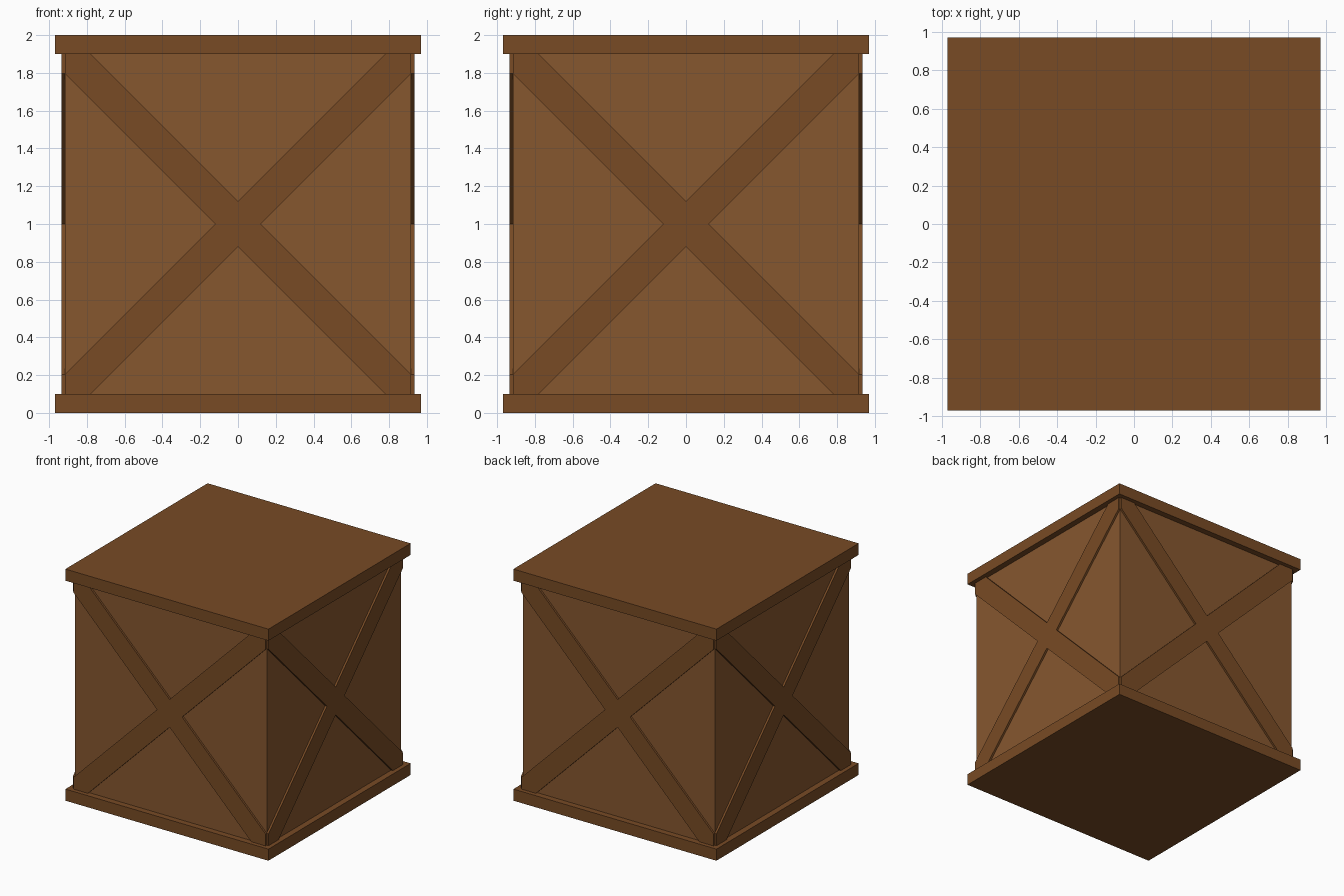
import bpy, bmesh
from math import pi
from mathutils import Matrix, Vector

if "Cube" in bpy.data.objects:
    bpy.data.objects.remove(bpy.data.objects["Cube"])

BODY, OUT, LID = 0.917, 0.934, 0.97   # half widths: panels, braces, slabs
H, W = 0.9, 0.12                      # brace half height, half width along the axis


def material(name, color):
    m = bpy.data.materials.new(name)
    m.diffuse_color = (*color, 1)
    m.use_nodes = True
    m.node_tree.nodes["Principled BSDF"].inputs["Base Color"].default_value = m.diffuse_color
    return m


dark = material("dark_wood", (0.188, 0.070, 0.018))
light = material("light_wood", (0.240, 0.095, 0.028))


def finish(bm, name, mat):
    bmesh.ops.recalc_face_normals(bm, faces=bm.faces)
    mesh = bpy.data.meshes.new(name)
    bm.to_mesh(mesh)
    bm.free()
    mesh.materials.append(mat)
    obj = bpy.data.objects.new(name, mesh)
    bpy.context.collection.objects.link(obj)
    return obj


def box(name, half, z0, z1, mat):
    bm = bmesh.new()
    bmesh.ops.create_cube(bm, size=1)
    bmesh.ops.scale(bm, vec=(2 * half, 2 * half, z1 - z0), verts=bm.verts)
    bmesh.ops.translate(bm, vec=(0, 0, (z0 + z1) / 2), verts=bm.verts)
    return finish(bm, name, mat)


# X-shaped brace outline, one arm mirrored into all four quadrants
def cross_outline():
    arm = [(W, 0), (BODY, BODY - W), (BODY, H), (H - W, H)]
    half = arm + [(0, W)] + [(-x, z) for x, z in reversed(arm)]
    return half + [(-x, -z) for x, z in half[1:-1]]


def brace(name, angle):
    bm = bmesh.new()
    face = bm.faces.new([bm.verts.new((x, -BODY + 0.004, z + 1)) for x, z in cross_outline()])
    ext = bmesh.ops.extrude_face_region(bm, geom=[face], use_keep_orig=True)
    verts = [v for v in ext["geom"] if isinstance(v, bmesh.types.BMVert)]
    bmesh.ops.translate(bm, vec=Vector((0, BODY - 0.004 - OUT, 0)), verts=verts)
    bmesh.ops.rotate(bm, cent=(0, 0, 0), matrix=Matrix.Rotation(angle, 3, 'Z'), verts=bm.verts)
    return finish(bm, name, dark)


# Slabs and panelled body
box("bottom_slab", LID, 0, 0.1, dark)
box("top_slab", LID, 1.9, 2.0, dark)
box("panel_body", BODY, 0.1, 1.9, light)

# Cross braces on all four sides
for i, side in enumerate(("front", "right", "back", "left")):
    brace(side + "_cross_brace", i * pi / 2)
